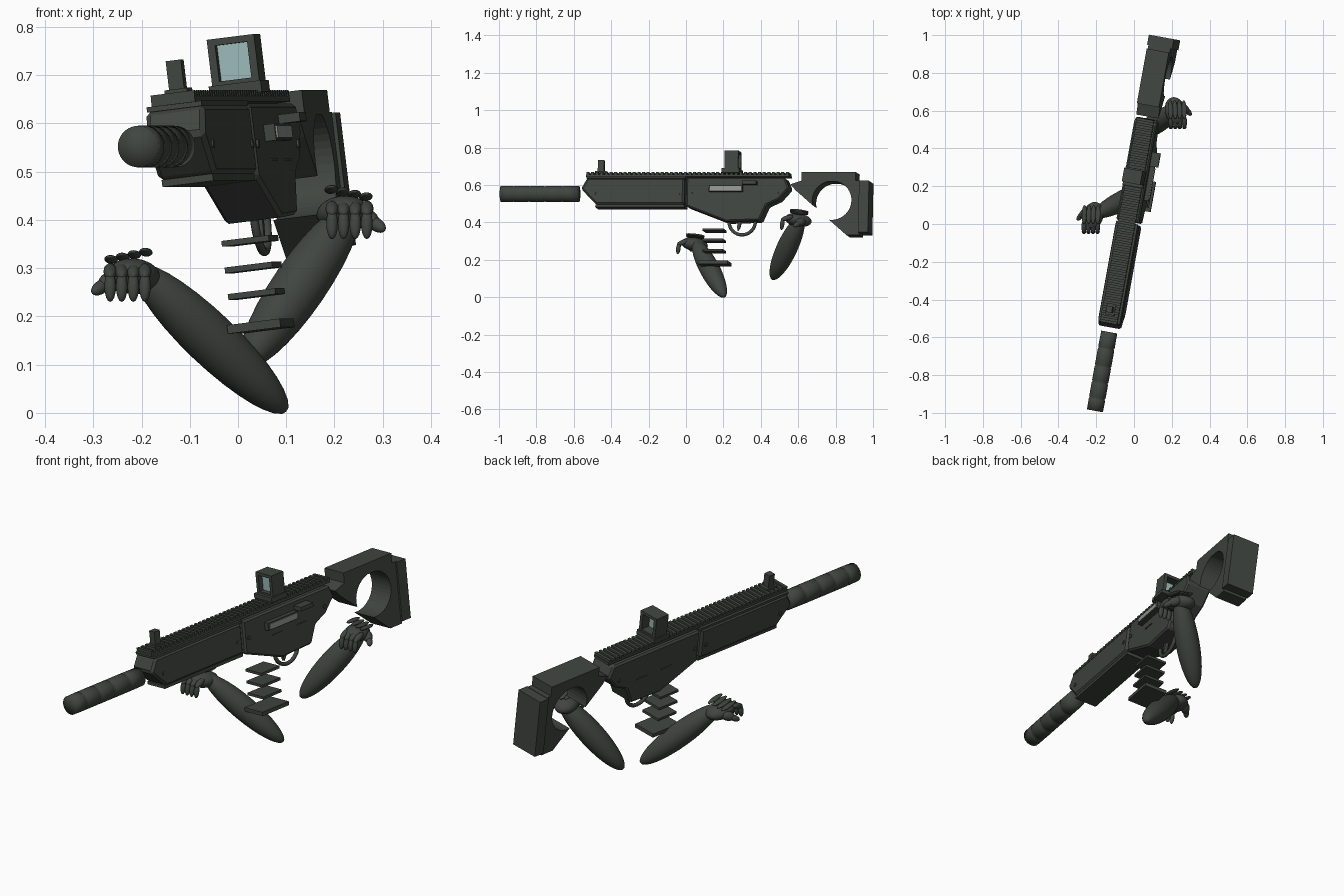
import bpy, bmesh, math
from mathutils import Matrix, Vector

old = bpy.data.objects.get("Cube")
if old:
    bpy.data.objects.remove(old, do_unlink=True)


def material(name, rgb):
    m = bpy.data.materials.new(name)
    m.use_nodes = True
    m.diffuse_color = (*rgb, 1)
    bsdf = next(n for n in m.node_tree.nodes if n.type == 'BSDF_PRINCIPLED')
    bsdf.inputs["Base Color"].default_value = (*rgb, 1)
    return m


DARK = material("dark_olive_grey", (0.052, 0.06, 0.052))
GLASS = material("pale_teal_glass", (0.33, 0.49, 0.48))
STEEL = material("bare_steel", (0.29, 0.30, 0.28))

# Weapon frame: yawed and rolled, local y runs from muzzle to butt
YAW, ROLL, AXIS = math.radians(10.3), math.radians(7), 0.552
GUN = (Matrix.Translation((-0.026, 0.006, AXIS)) @ Matrix.Rotation(-YAW, 4, 'Z')
       @ Matrix.Rotation(-ROLL, 4, 'Y') @ Matrix.Diagonal((1, 1 / math.cos(YAW), 1, 1))
       @ Matrix.Translation((0, 0, -AXIS)))


def finish(name, bm, mat=DARK, smooth=False, frame=GUN):
    bmesh.ops.recalc_face_normals(bm, faces=bm.faces)
    me = bpy.data.meshes.new(name)
    bm.to_mesh(me)
    bm.free()
    me.materials.append(mat)
    for p in me.polygons:
        p.use_smooth = smooth
    ob = bpy.data.objects.new(name, me)
    bpy.context.collection.objects.link(ob)
    ob.matrix_world = frame
    return ob


def add_box(bm, x, y, z):
    size = Matrix.Diagonal((x[1] - x[0], y[1] - y[0], z[1] - z[0], 1))
    mid = Matrix.Translation((sum(x) / 2, sum(y) / 2, sum(z) / 2))
    bmesh.ops.create_cube(bm, size=1, matrix=mid @ size)


def box(name, x, y, z, mat=DARK):
    bm = bmesh.new()
    add_box(bm, x if isinstance(x, tuple) else (-x, x), y, z)
    return finish(name, bm, mat)


def slab(name, half, profile, bevel=0):
    """Side profile in (y, z) extruded across the width."""
    bm = bmesh.new()
    face = bm.faces.new([bm.verts.new((-half, y, z)) for y, z in profile])
    ext = bmesh.ops.extrude_face_region(bm, geom=[face])["geom"]
    verts = [v for v in ext if isinstance(v, bmesh.types.BMVert)]
    bmesh.ops.translate(bm, verts=verts, vec=(2 * half, 0, 0))
    ob = finish(name, bm)
    if bevel:
        mod = ob.modifiers.new("chamfer", 'BEVEL')
        mod.width, mod.segments = bevel, 1
    return ob


def lathe(name, profile, sides=32):
    """(y, radius) profile spun around the barrel axis."""
    bm = bmesh.new()
    vs = [bm.verts.new((r, y, AXIS)) for y, r in profile]
    edges = [bm.edges.new(p) for p in zip(vs, vs[1:])]
    bmesh.ops.spin(bm, geom=vs + edges, cent=(0, 0, AXIS), axis=(0, 1, 0),
                   angle=2 * math.pi, steps=sides)
    bmesh.ops.remove_doubles(bm, verts=bm.verts, dist=0.0002)
    return finish(name, bm, smooth=True)


def side_cylinder(name, y, z, r, x, sides=12):
    bm = bmesh.new()
    at = Matrix.Translation((sum(x) / 2, y, z)) @ Matrix.Rotation(math.pi / 2, 4, 'Y')
    bmesh.ops.create_cone(bm, cap_ends=True, segments=sides, radius1=r, radius2=r,
                          depth=x[1] - x[0], matrix=at)
    return finish(name, bm)


# Suppressor: plain tube with shallow grooves
tube = [(-0.995, 0), (-0.995, 0.043)]
for y in (-0.93, -0.845, -0.76, -0.665):
    tube += [(y - 0.006, 0.044), (y, 0.040), (y + 0.006, 0.044)]
tube += [(-0.578, 0.043), (-0.578, 0)]
lathe("suppressor", tube)

# Handguard
slab("handguard", 0.062, [(-0.525, 0.632), (-0.558, 0.573), (-0.475, 0.488),
                          (-0.005, 0.488), (-0.005, 0.632)], 0.01)
box("handguard_lower_strip", 0.054, (-0.48, -0.005), (0.474, 0.489))
box("handguard_top_strip", 0.058, (-0.53, 0.0), (0.630, 0.641))

# Receiver with sloping magazine housing
slab("receiver", 0.061, [(0.005, 0.635), (0.53, 0.635), (0.555, 0.578), (0.50, 0.515),
                         (0.435, 0.485), (0.40, 0.403), (0.22, 0.397), (0.005, 0.48)], 0.008)
box("ejection_port", (0.055, 0.084), (0.13, 0.31), (0.555, 0.590), DARK)
box("ejection_port_cover", (0.084, 0.088), (0.137, 0.303), (0.560, 0.585), STEEL)
box("charging_handle", (0.055, 0.106), (0.31, 0.385), (0.592, 0.611))
for i, y in enumerate((0.17, 0.32)):
    box(f"receiver_ridge_{i}", 0.064, (y, y + 0.06), (0.514, 0.519))
for i, y in enumerate((-0.485, -0.035, 0.03, 0.49)):
    side_cylinder(f"pin_{i}", y, 0.55, 0.009, (-0.066, 0.066))

# Top rail with teeth
box("rail_base", 0.046, (-0.535, 0.55), (0.640, 0.652))
bm = bmesh.new()
for i in range(44):
    y = -0.533 + i * 0.0248
    add_box(bm, (-0.046, 0.046), (y, y + 0.014), (0.651, 0.664))
finish("rail_teeth", bm)

# Front sight
box("front_sight_base", 0.024, (-0.49, -0.43), (0.660, 0.672))
box("front_sight_post", 0.016, (-0.478, -0.445), (0.670, 0.732))

# Reflex optic
box("optic_base", 0.055, (0.19, 0.285), (0.660, 0.684))
bm = bmesh.new()
for x, z in (((-0.05, -0.034), (0.682, 0.781)), ((0.034, 0.05), (0.682, 0.781)),
             ((-0.034, 0.034), (0.767, 0.781)), ((-0.034, 0.034), (0.682, 0.692))):
    add_box(bm, x, (0.205, 0.278), z)
finish("optic_frame", bm)
box("optic_glass", 0.035, (0.228, 0.234), (0.690, 0.769), GLASS)

# Trigger and guard
curve = bpy.data.curves.new("trigger_guard", 'CURVE')
curve.dimensions = '3D'
curve.bevel_depth, curve.bevel_resolution, curve.use_fill_caps = 0.009, 3, True
path = curve.splines.new('POLY')
path.points.add(16)
for i, p in enumerate(path.points):
    a = math.pi * (1 + i / 16)
    p.co = (0, 0.298 + 0.07 * math.cos(a), 0.402 + 0.07 * math.sin(a), 1)
curve.materials.append(DARK)
guard = bpy.data.objects.new("trigger_guard", curve)
bpy.context.collection.objects.link(guard)
guard.matrix_world = GUN
slab("trigger", 0.008, [(0.275, 0.40), (0.295, 0.40), (0.288, 0.37), (0.276, 0.352), (0.272, 0.372)])

# Floating magazine plates
for i in range(3):
    z = 0.355 - i * 0.0555
    box(f"magazine_plate_{i}", 0.05, (0.095, 0.205), (z - 0.006, z + 0.006))
box("magazine_floor_plate", 0.056, (0.075, 0.235), (0.168, 0.186))

# Stock with a large round opening
stock = slab("stock", 0.06, [(0.562, 0.597), (0.62, 0.617), (0.935, 0.617), (0.935, 0.325),
                             (0.865, 0.325), (0.59, 0.565)])
cutter = side_cylinder("stock_cutter", 0.785, 0.510, 0.105, (-0.2, 0.2), 40)
cutter.hide_render = True
mod = stock.modifiers.new("opening", 'BOOLEAN')
mod.operation, mod.object, mod.solver = 'DIFFERENCE', cutter, 'EXACT'
bpy.context.view_layer.objects.active = stock
bpy.ops.object.modifier_apply(modifier=mod.name)
bpy.data.objects.remove(cutter, do_unlink=True)
box("cheek_rest", 0.06, (0.62, 0.91), (0.612, 0.663))
box("butt_pad", 0.068, (0.93, 0.983), (0.338, 0.615))


# Arms and hands, made from stretched spheres
def ellipsoid(name, a, b, width, height=None, detail=16):
    a, b = Vector(a), Vector(b)
    d = b - a
    turn = d.to_track_quat('Y', 'Z').to_matrix().to_4x4()
    size = Matrix.Diagonal((width, d.length / 2, height or width, 1))
    bm = bmesh.new()
    bmesh.ops.create_uvsphere(bm, u_segments=detail * 2, v_segments=detail, radius=1,
                              matrix=size @ Matrix.Rotation(math.pi / 2, 4, 'X'))
    return finish(name, bm, smooth=True, frame=Matrix.Translation((a + b) / 2) @ turn)


def hand(side, s, centre):
    """s is the direction of the thumb along x."""
    def at(x, y, z):
        return Vector(centre) + Vector((s * x, y, z))
    ellipsoid(f"{side}_palm", at(-0.03, 0.085, -0.01), at(0.006, -0.055, 0.012), 0.054, 0.036)
    ellipsoid(f"{side}_thumb_base", at(0.01, 0.05, 0.0), at(0.058, 0.005, -0.02), 0.022)
    ellipsoid(f"{side}_thumb_tip", at(0.04, 0.03, -0.01), at(0.073, -0.01, -0.033), 0.014)
    for i in range(4):
        x = 0.037 - i * 0.024
        lift = 0.005 * i
        ellipsoid(f"{side}_finger_{i}_upper", at(x, -0.012, 0.022), at(x, -0.078, 0.0), 0.014, detail=8)
        ellipsoid(f"{side}_finger_{i}_lower", at(x, -0.066, 0.012), at(x, -0.075, -0.052), 0.012, detail=8)
        ellipsoid(f"{side}_knuckle_guard_{i}", at(x, -0.03, 0.042 + lift),
                  at(x - 0.004, 0.07, 0.030 + lift), 0.014, 0.007, detail=8)


ellipsoid("right_forearm", (0.100, 0.205, 0.003), (-0.215, 0.045, 0.305), 0.054)
hand("right", -1, (-0.228, 0.030, 0.282))
ellipsoid("left_forearm", (0.012, 0.462, 0.095), (0.245, 0.620, 0.435), 0.056)
hand("left", 1, (0.230, 0.585, 0.412))
